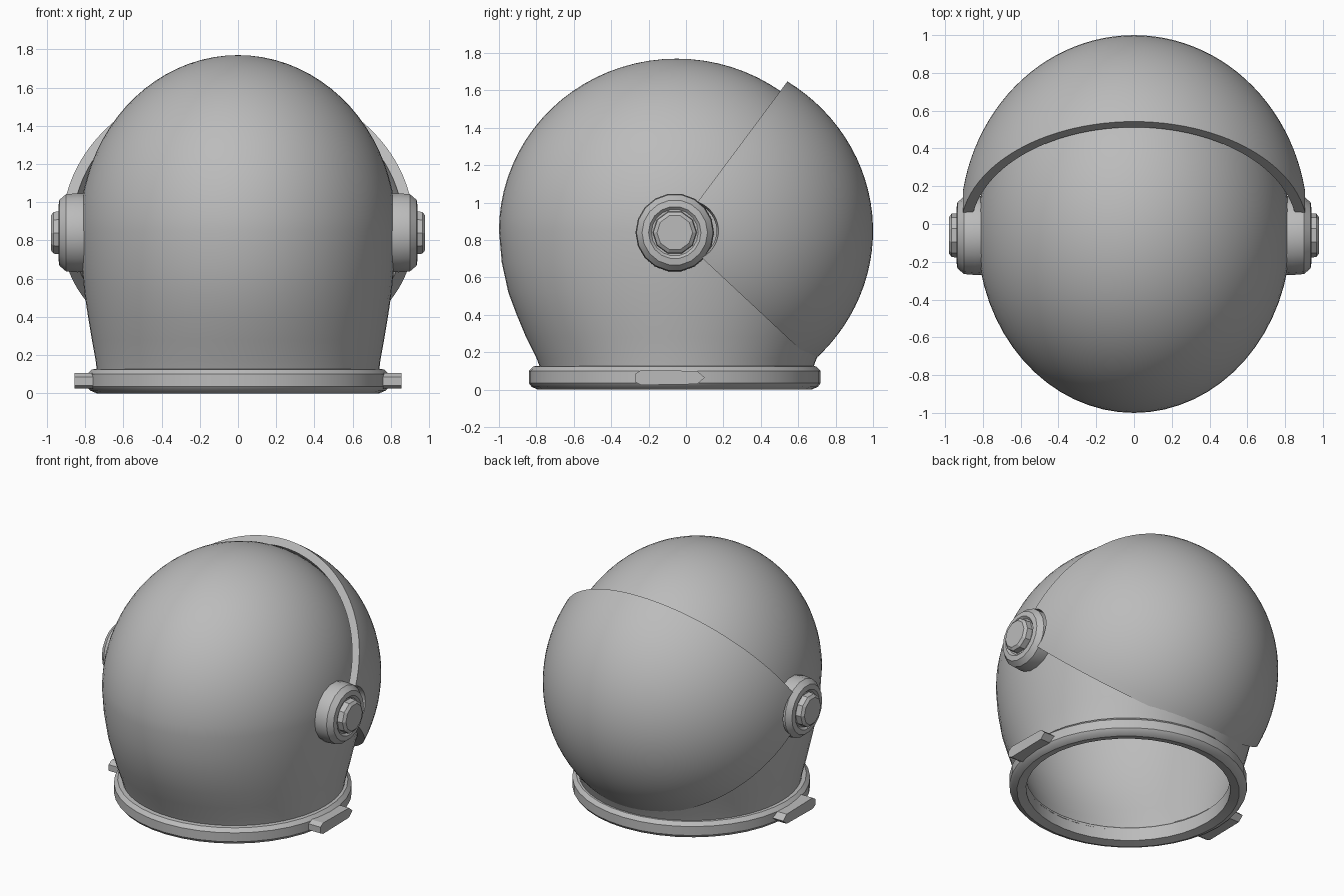
import bpy, bmesh, math

cube = bpy.data.objects.get("Cube")
if cube:
    bpy.data.objects.remove(cube, do_unlink=True)

GREY = (0.5, 0.5, 0.5, 1)
grey = bpy.data.materials.new("plain_grey")
grey.use_nodes = True
grey.diffuse_color = GREY
grey.node_tree.nodes["Principled BSDF"].inputs["Base Color"].default_value = GREY

AXIS_Y, AXIS_Z = -0.06, 0.84      # pivot line of the visor


def loft(name, rows, closed=True, flip=False, thickness=0, angle=35, bevel=0):
    """Skin a list of point rows, optionally thickened inward."""
    bm = bmesh.new()
    grid = [[bm.verts.new(p) for p in row] for row in rows]
    for a, b in zip(grid, grid[1:]):
        n = len(a)
        for j in range(n if closed else n - 1):
            k = (j + 1) % n
            bm.faces.new((a[j], a[k], b[k], b[j]))
    bmesh.ops.remove_doubles(bm, verts=bm.verts, dist=0.0005)
    if flip:
        bmesh.ops.reverse_faces(bm, faces=bm.faces)
    mesh = bpy.data.meshes.new(name)
    bm.to_mesh(mesh)
    bm.free()
    mesh.materials.append(grey)
    obj = bpy.data.objects.new(name, mesh)
    bpy.context.collection.objects.link(obj)
    bpy.ops.object.select_all(action='DESELECT')
    obj.select_set(True)
    bpy.context.view_layer.objects.active = obj
    if thickness:
        mod = obj.modifiers.new("thickness", 'SOLIDIFY')
        mod.thickness, mod.offset = thickness, -1
        bpy.ops.object.modifier_apply(modifier=mod.name)
    if bevel:
        mod = obj.modifiers.new("bevel", 'BEVEL')
        mod.width, mod.segments = bevel, 1
        bpy.ops.object.modifier_apply(modifier=mod.name)
    bpy.ops.object.shade_smooth_by_angle(angle=math.radians(angle))
    return obj


def oval(rx, ry, z, cy=-0.05, n=64):
    turns = [2 * math.pi * i / n for i in range(n)]
    return [(rx * math.cos(t), cy + ry * math.sin(t), z) for t in turns]


# Helmet shell: tapered neck rising into an ellipsoid dome
rows = [oval(*r) for r in [(0.735, 0.715, 0.08), (0.745, 0.75, 0.17),
                           (0.765, 0.805, 0.28), (0.785, 0.855, 0.4),
                           (0.803, 0.9, 0.52), (0.82, 0.935, 0.68)]]
for i in range(21):
    t = math.pi / 2 * i / 20
    c = math.cos(t)
    rows.append(oval(0.83 * c, 0.95 * c, 0.85 + 0.92 * math.sin(t)))
loft("helmet_shell", rows, thickness=0.04)

# Visor: wedge of a larger ellipsoid, opened about the pivot line


def visor_point(t, phi):
    dy, dz = math.cos(phi), math.sin(phi) / 0.95
    oy, oz = AXIS_Y, (AXIS_Z - 0.85) / 0.95
    a, b = dy * dy + dz * dz, oy * dy + oz * dz
    c = oy * oy + oz * oz - math.cos(t) ** 2
    r = (-b + math.sqrt(b * b - a * c)) / a
    return (0.92 * math.sin(t), AXIS_Y + r * math.cos(phi),
            AXIS_Z + r * math.sin(phi))


LOW, HIGH = math.radians(-43), math.radians(53.3)
rows = [[visor_point(math.radians(-80 + 160 * i / 48), LOW + (HIGH - LOW) * j / 28)
         for j in range(29)] for i in range(49)]
loft("visor", rows, closed=False, thickness=0.055)

# Neck ring: closed oval band with chamfered edges
profile = [(0.74, 0), (0.775, 0.015), (0.79, 0.035), (0.79, 0.1),
           (0.765, 0.125), (0.7, 0.13), (0.68, 0.11), (0.68, 0.015), (0.74, 0)]
loft("neck_ring", [oval(r, r - 0.01, z, AXIS_Y, 40) for r, z in profile])

for side, label in ((1, "left"), (-1, "right")):
    # Visor pivot: stepped round boss with a raised knob
    def circle(x, r, n):
        turns = [2 * math.pi * i / n for i in range(n)]
        return [(side * x, AXIS_Y + r * math.cos(t), AXIS_Z + r * math.sin(t))
                for t in turns]

    boss = [(0.78, 0.205), (0.84, 0.21), (0.9, 0.205), (0.935, 0.175),
            (0.94, 0.14), (0.925, 0.125), (0.925, 0)]
    loft(label + "_pivot_boss", [circle(x, r, 18) for x, r in boss],
         flip=side < 0, angle=25)
    knob = [(0.9, 0.12), (0.965, 0.115), (0.98, 0.095), (0.98, 0)]
    loft(label + "_pivot_knob", [circle(x, r, 10) for x, r in knob],
         flip=side < 0, angle=20)

    # Latch tab on the side of the neck ring
    outline = [(0.1, 0.065), (0.06, 0.1), (-0.24, 0.105), (-0.27, 0.085),
               (-0.27, 0.04), (-0.24, 0.025), (0.06, 0.03)]
    tab = [[(side * x, y, z) for y, z in outline] for x in (0.74, 0.855)]
    tab = [[(side * 0.74, -0.08, 0.065)] * 7] + tab + [[(side * 0.855, -0.08, 0.065)] * 7]
    loft(label + "_latch_tab", tab, flip=side < 0, angle=20)
